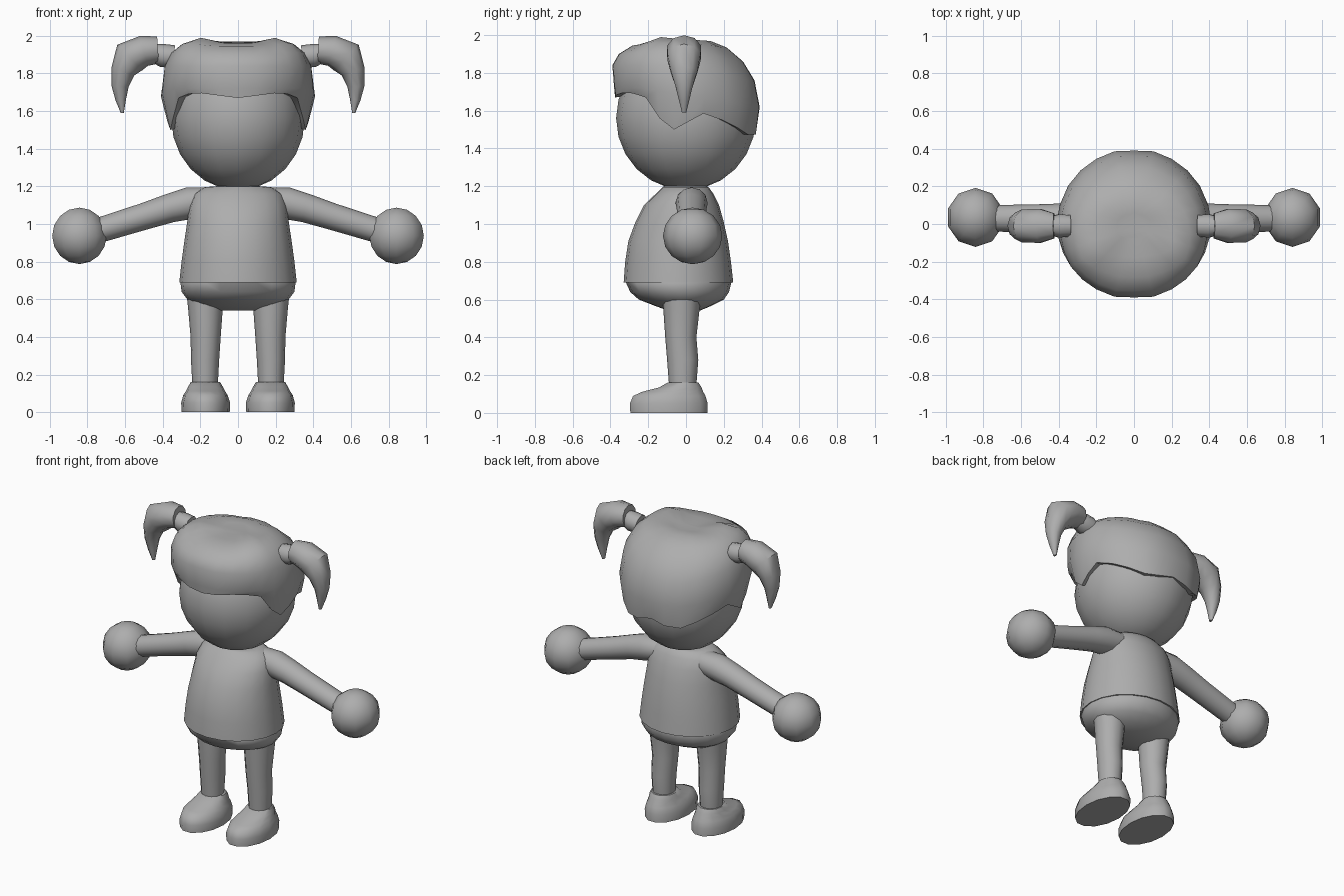
import bpy, bmesh, math
from mathutils import Vector

if "Cube" in bpy.data.objects:
    bpy.data.objects.remove(bpy.data.objects["Cube"])

grey = bpy.data.materials.new("plain grey")
grey.diffuse_color = (0.42, 0.42, 0.42, 1)
grey.use_nodes = True
grey.node_tree.nodes["Principled BSDF"].inputs["Base Color"].default_value = grey.diffuse_color


def finish(name, bm, angle=50):
    bmesh.ops.recalc_face_normals(bm, faces=bm.faces[:])
    me = bpy.data.meshes.new(name)
    bm.to_mesh(me)
    bm.free()
    me.materials.append(grey)
    ob = bpy.data.objects.new(name, me)
    bpy.context.collection.objects.link(ob)
    bpy.ops.object.select_all(action='DESELECT')
    bpy.context.view_layer.objects.active = ob
    ob.select_set(True)
    bpy.ops.object.shade_smooth_by_angle(angle=math.radians(angle))
    return ob


def skin(name, rings, angle=50):
    """Bridge closed rings of points and cap both ends."""
    bm = bmesh.new()
    vs = [[bm.verts.new(p) for p in r] for r in rings]
    n = len(vs[0])
    for a, b in zip(vs, vs[1:]):
        for i in range(n):
            j = (i + 1) % n
            bm.faces.new((a[i], a[j], b[j], b[i]))
    bm.faces.new(vs[0])
    bm.faces.new(vs[-1])
    return finish(name, bm, angle)


def stack(name, sections, n=16, angle=50):
    """Ellipse sections: z, centre x, half width x, front y, back y."""
    rings = []
    for z, cx, hx, y0, y1 in sections:
        cy, hy = (y0 + y1) / 2, (y1 - y0) / 2
        rings.append([(cx + hx * math.cos(t), cy + hy * math.sin(t), z)
                      for t in (2 * math.pi * i / n for i in range(n))])
    return skin(name, rings, angle)


def tube(name, stations, cy, n=10):
    """Path in the xz plane: x, z, half width in plane, half width in y."""
    pts = [Vector((s[0], 0, s[1])) for s in stations]
    rings = []
    for i, (x, z, h, w) in enumerate(stations):
        d = (pts[min(i + 1, len(pts) - 1)] - pts[max(i - 1, 0)]).normalized()
        nrm = Vector((-d.z, 0, d.x))
        rings.append([Vector((x, cy, z)) + nrm * h * math.cos(t) + Vector((0, w * math.sin(t), 0))
                      for t in (2 * math.pi * k / n for k in range(n))])
    return skin(name, rings)


def ball(name, c, r, u, v):
    bm = bmesh.new()
    bmesh.ops.create_uvsphere(bm, u_segments=u, v_segments=v, radius=1)
    for p in bm.verts:
        p.co = Vector(c) + Vector(p.co[k] * r[k] for k in range(3))
    return finish(name, bm, 60)


def mirrored(ob, name):
    """Copy a part to the other side of the body."""
    bm = bmesh.new()
    bm.from_mesh(ob.data)
    for v in bm.verts:
        v.co.x = -v.co.x
    finish(name, bm)


def lerp(table, a):
    """Interpolate rows of (key, values...)."""
    for p, q in zip(table, table[1:]):
        if a <= q[0]:
            f = (a - p[0]) / (q[0] - p[0])
            return [u + (v - u) * f for u, v in zip(p[1:], q[1:])]
    return list(table[-1][1:])


# Head and neck
ball("head", (0, 0, 1.56), (0.355, 0.37, 0.38), 16, 12)
stack("neck", [(1.15, 0, 0.12, -0.115, 0.11), (1.21, 0, 0.115, -0.11, 0.11), (1.27, 0, 0.12, -0.11, 0.11)])

# Hair: wavy lower edge, and radius/height profiles blended around the head
edge = [(0, 1.67), (30, 1.695), (50, 1.69), (56, 1.67), (68, 1.56), (80, 1.50), (90, 1.535),
        (104, 1.585), (120, 1.55), (150, 1.47), (165, 1.475), (180, 1.50)]
front = [(0.39, 1.72), (0.40, 1.84), (0.365, 1.90), (0.29, 1.945), (0.18, 1.96), (0.08, 1.955)]
lobe = [(0.405, 1.72), (0.405, 1.84), (0.38, 1.91), (0.33, 1.96), (0.24, 1.99), (0.10, 1.965)]
side = [(0.41, 1.68), (0.39, 1.84), (0.35, 1.91), (0.29, 1.955), (0.20, 1.975), (0.09, 1.965)]
back = [(0.40, 1.62), (0.372, 1.76), (0.31, 1.86), (0.22, 1.935), (0.13, 1.97), (0.06, 1.97)]
flat = lambda key, prof: (key, *[c for p in prof for c in p])
blend = [flat(0, front), flat(25, front), flat(55, lobe), flat(90, side), flat(150, back), flat(180, back)]
lip = [(0, 0.385), (50, 0.385), (80, 0.365), (104, 0.385), (150, 0.385), (180, 0.38)]
angles = [0, 15, 30, 43, 56, 68, 80, 92, 104, 120, 135, 150, 165]
angles += [180] + [-a for a in reversed(angles[1:])]
columns = []
for a in angles:
    b, t = abs(a), math.radians(a)
    z0, r0 = lerp(edge, b)[0], lerp(lip, b)[0]
    row = lerp(blend, b)
    prof = [(0.32, z0 + 0.01), (r0, z0)] + list(zip(row[0::2], row[1::2]))
    groove = 0.975 if a in (0, 180) else 1
    columns.append([(r * groove * math.sin(t), -r * groove * math.cos(t), z) for r, z in prof])
skin("hair", list(zip(*columns)), 50)

# Shirt and shorts
stack("shirt", [(0.69, 0, 0.312, -0.33, 0.25), (0.80, 0, 0.30, -0.322, 0.238), (0.91, 0, 0.285, -0.305, 0.222),
                (1.01, 0, 0.27, -0.268, 0.20), (1.10, 0, 0.258, -0.222, 0.175), (1.16, 0, 0.235, -0.16, 0.145),
                (1.195, 0, 0.18, -0.125, 0.12), (1.20, 0, 0.13, -0.115, 0.11)], 20)
stack("shorts", [(0.72, 0, 0.29, -0.30, 0.23), (0.69, 0, 0.306, -0.318, 0.24), (0.64, 0, 0.30, -0.295, 0.228),
                 (0.60, 0, 0.27, -0.25, 0.20), (0.565, 0, 0.21, -0.16, 0.13), (0.54, 0, 0.12, -0.09, 0.07)], 20)

# Arms and hands
arm = tube("left_arm", [(0.15, 1.125, 0.07, 0.08), (0.26, 1.11, 0.085, 0.085), (0.36, 1.085, 0.077, 0.08),
                        (0.50, 1.04, 0.071, 0.075), (0.76, 0.96, 0.066, 0.07)], 0.03, 12)
mirrored(arm, "right_arm")
hand = ball("left_hand", (0.843, 0.035, 0.937), (0.152, 0.157, 0.15), 10, 8)
mirrored(hand, "right_hand")

# Legs and shoes
leg = stack("left_leg", [(0.64, 0.175, 0.10, -0.125, 0.08), (0.55, 0.173, 0.092, -0.12, 0.072),
                         (0.40, 0.172, 0.08, -0.11, 0.055), (0.28, 0.175, 0.075, -0.10, 0.065),
                         (0.15, 0.175, 0.068, -0.09, 0.055)], 12)
mirrored(leg, "right_leg")
shoe = stack("left_shoe", [(0, 0.172, 0.128, -0.30, 0.12), (0.05, 0.172, 0.130, -0.302, 0.12),
                           (0.09, 0.173, 0.118, -0.285, 0.108), (0.112, 0.173, 0.104, -0.235, 0.095),
                           (0.135, 0.173, 0.092, -0.145, 0.085), (0.16, 0.173, 0.078, -0.10, 0.068)], 14)
mirrored(shoe, "right_shoe")

# Pigtails with hair ties
tie = tube("left_hair_tie", [(0.34, 1.89, 0.06, 0.06), (0.40, 1.895, 0.062, 0.065), (0.45, 1.91, 0.05, 0.05)], -0.01, 10)
mirrored(tie, "right_hair_tie")
tail = tube("left_pigtail", [(0.425, 1.925, 0.072, 0.07), (0.50, 1.92, 0.082, 0.095), (0.575, 1.885, 0.095, 0.092),
                             (0.612, 1.81, 0.064, 0.075), (0.627, 1.73, 0.045, 0.048), (0.623, 1.66, 0.028, 0.03),
                             (0.615, 1.59, 0.008, 0.012)], -0.01, 10)
mirrored(tail, "right_pigtail")
